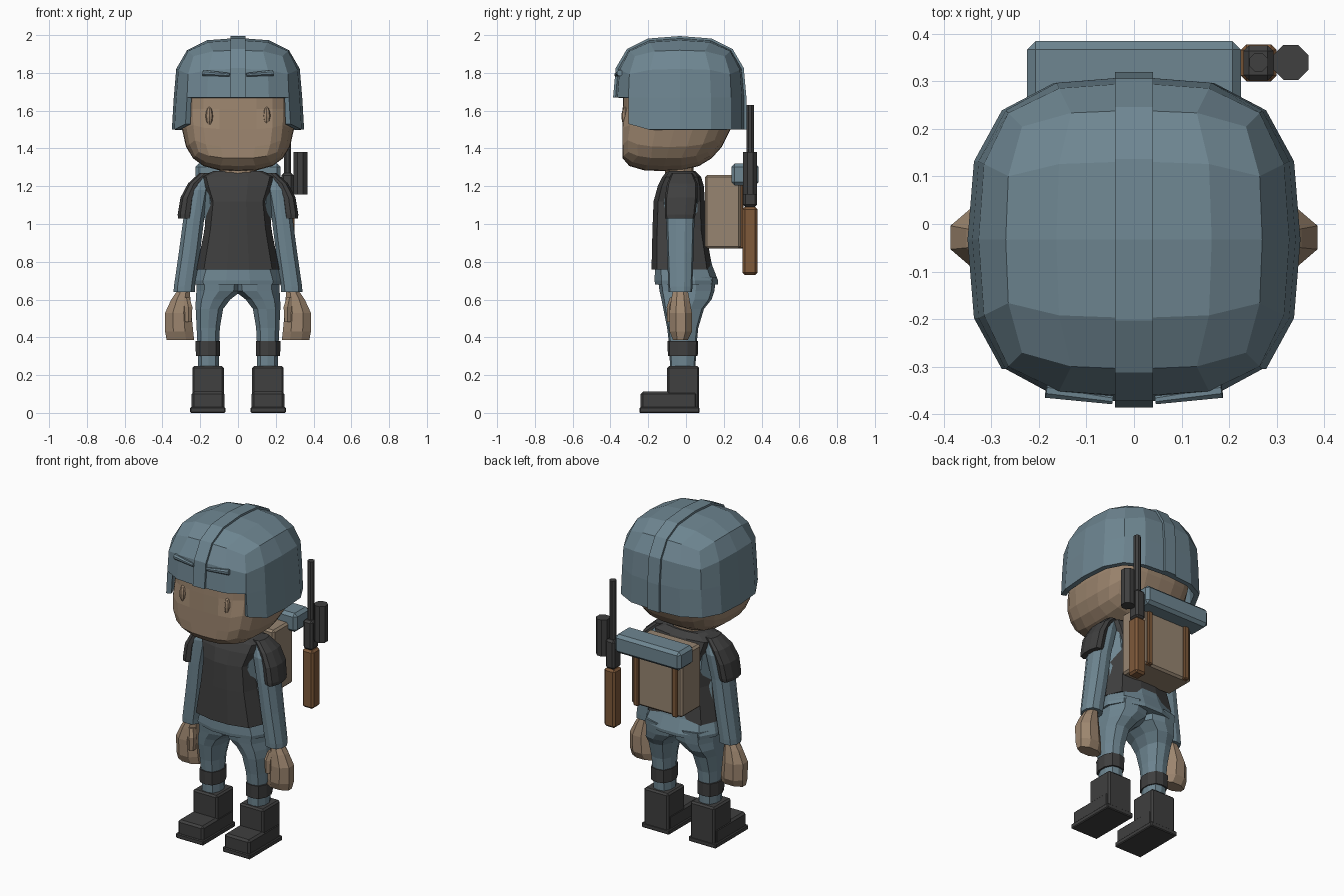
import bpy, bmesh, math
from mathutils import Vector, Matrix

cube = bpy.data.objects.get("Cube")
if cube:
    bpy.data.objects.remove(cube, do_unlink=True)


def material(name, r, g, b):
    m = bpy.data.materials.new(name)
    m.use_nodes = True
    m.diffuse_color = (r, g, b, 1)
    m.node_tree.nodes["Principled BSDF"].inputs["Base Color"].default_value = (r, g, b, 1)
    return m


BLUE = material("slate_blue", .156, .238, .285)
DARK = material("charcoal", .05, .05, .05)
SKIN = material("skin_tan", .34, .24, .16)
CANVAS = material("canvas_tan", .31, .235, .165)
WOOD = material("wood_brown", .21, .10, .042)


def finish(name, bm, mat):
    bmesh.ops.recalc_face_normals(bm, faces=bm.faces)
    mesh = bpy.data.meshes.new(name)
    bm.to_mesh(mesh)
    bm.free()
    mesh.materials.append(mat)
    obj = bpy.data.objects.new(name, mesh)
    bpy.context.scene.collection.objects.link(obj)
    return obj


def box(name, xs, ys, zs, mat, bevel=.01):
    """Chamfered box between the given ranges."""
    bm = bmesh.new()
    bmesh.ops.create_cube(bm, size=1)
    for v in bm.verts:
        v.co = [(a + b) / 2 + c * (b - a) for (a, b), c in zip((xs, ys, zs), v.co)]
    if bevel:
        bmesh.ops.bevel(bm, geom=bm.edges[:], offset=bevel, segments=1, affect='EDGES')
    return finish(name, bm, mat)


def loft(name, rows, mat, side=1, sides=10, power=2.8):
    """Skin of rounded rings; each row is z, x range, y range."""
    bm = bmesh.new()
    rings = []
    for z, x0, x1, y0, y1 in rows:
        ring = []
        for i in range(sides):
            a = math.tau * (i + .5) / sides
            c, s = math.cos(a), math.sin(a)
            k = (abs(c) ** power + abs(s) ** power) ** (-1 / power)
            ring.append(bm.verts.new((side * ((x0 + x1) / 2 + k * c * (x1 - x0) / 2),
                                      (y0 + y1) / 2 + k * s * (y1 - y0) / 2, z)))
        rings.append(ring)
    for a, b in zip(rings, rings[1:]):
        for i in range(sides):
            j = (i + 1) % sides
            bm.faces.new((a[i], a[j], b[j], b[i]))
    bm.faces.new(rings[0])
    bm.faces.new(rings[-1])
    return finish(name, bm, mat)


def rod(name, start, end, r1, r2, mat):
    """Eight-sided cylinder or cone between two points."""
    a, b = Vector(start), Vector(end)
    turn = (b - a).to_track_quat('Z', 'Y').to_matrix().to_4x4()
    spin = Matrix.Rotation(math.pi / 8, 4, 'Z')
    bm = bmesh.new()
    bmesh.ops.create_cone(bm, cap_ends=True, segments=8, radius1=r1, radius2=r2,
                          depth=(b - a).length,
                          matrix=Matrix.Translation((a + b) / 2) @ turn @ spin)
    return finish(name, bm, mat)


def rounded(p, power=3):
    return p / sum(abs(c) ** power for c in p) ** (1 / power)


def round_cube(cuts):
    """Unit cube grid puffed out to a rounded block."""
    bm = bmesh.new()
    bmesh.ops.create_cube(bm, size=2)
    bmesh.ops.subdivide_edges(bm, edges=bm.edges[:], cuts=cuts, use_grid_fill=True)
    for v in bm.verts:
        v.co = rounded(v.co)
    return bm


# Head, with the chin pushed forward
bm = round_cube(5)
for v in bm.verts:
    x, y, z = v.co
    y = -.033 + .303 * y + .09 * min(z, 0)
    v.co = (.3 * x, max(y, -.335), 1.61 + .33 * z)
finish("head", bm, SKIN)
loft("neck", [(1.2, -.1, .1, -.11, .04), (1.34, -.1, .1, -.11, .04)], SKIN)

# Helmet: upper half of a rounded block, with side and back flaps pulled down
CENTRE, SIZE = Vector((0, -.033, 1.67)), Vector((.34, .343, .315))
BRIM, FLAP = 1.67, 1.5
bm = round_cube(3)
bmesh.ops.delete(bm, geom=[v for v in bm.verts if v.co.z < -.01], context='VERTS')
for v in bm.verts:
    v.co = CENTRE + v.co * SIZE
rim = [e for e in bm.edges if e.is_boundary and min(v.co.y for v in e.verts) > -.32
       and max(v.co.y for v in e.verts) > -.3]
new = bmesh.ops.extrude_edge_only(bm, edges=rim)["geom"]
for v in new:
    if isinstance(v, bmesh.types.BMVert):
        v.co.z = FLAP + (.03 if v.co.y < -.28 else 0)
        v.co.x *= 1.03
helmet = finish("helmet", bm, BLUE)
shell = helmet.modifiers.new("thickness", 'SOLIDIFY')
shell.thickness = .03
shell.offset = -1

# Raised strip over the middle of the helmet
steps = [(-1, 0), (-1, .5), (-1, 1), (-.5, 1), (0, 1), (.5, 1), (1, 1), (1, .5), (1, 0)]
path = [rounded(Vector((0, *s))) * SIZE for s in steps]
path.append(path[-1] + Vector((0, 0, FLAP - BRIM)))
bm = bmesh.new()
loops = []
for p in path:
    out = CENTRE + p + Vector((0, p.y, max(p.z, 0))).normalized() * .01
    inn = CENTRE + p * .95
    inn.z = out.z if p.z <= 0 else inn.z
    loops.append([bm.verts.new((x, q.y, q.z))
                  for x, q in ((-.04, out), (.04, out), (.04, inn), (-.04, inn))])
for a, b in zip(loops, loops[1:]):
    for i in range(4):
        j = (i + 1) % 4
        bm.faces.new((a[i], a[j], b[j], b[i]))
bm.faces.new(loops[0])
bm.faces.new(loops[-1])
finish("helmet_strip", bm, BLUE)

# Body
loft("shirt", [(.68, -.235, .235, -.165, .17), (.7, -.237, .237, -.168, .172),
               (.78, -.21, .21, -.165, .14), (1, -.175, .175, -.15, .09),
               (1.2, -.2, .2, -.13, .08), (1.25, -.15, .15, -.1, .05)], BLUE, sides=12)
loft("vest", [(.76, -.22, .22, -.183, .14), (.97, -.178, .178, -.178, .105),
              (1.12, -.16, .16, -.172, .1), (1.2, -.19, .19, -.15, .095),
              (1.25, -.205, .205, -.125, .08), (1.28, -.13, .13, -.1, .05)],
     DARK, sides=12, power=3.5)

for side, tag in ((1, "left"), (-1, "right")):
    # Face and helmet details
    bm = bmesh.new()
    bmesh.ops.create_uvsphere(bm, u_segments=8, v_segments=6, radius=1)
    for v in bm.verts:
        v.co = Vector((side * .152, -.322, 1.57)) + v.co * Vector((.02, .02, .05))
    finish(tag + "_eye", bm, SKIN)
    rod(tag + "_helmet_ridge", (side * .045, -.37, 1.79), (side * .185, -.35, 1.8),
        .01, .017, BLUE)

    # Arm
    loft(tag + "_sleeve", [(.64, .228, .342, -.092, .032), (.67, .226, .34, -.094, .034),
                           (.85, .2, .314, -.1, .04), (1.03, .178, .29, -.105, .045),
                           (1.18, .15, .27, -.105, .06), (1.25, .14, .22, -.08, .04)],
         BLUE, side)
    loft(tag + "_shoulder_pad", [(1.03, .245, .318, -.11, .045), (1.05, .24, .32, -.112, .05),
                                 (1.14, .23, .305, -.112, .06), (1.215, .2, .265, -.1, .06),
                                 (1.27, .14, .205, -.075, .035)], DARK, side)
    loft(tag + "_hand", [(.65, .255, .32, -.07, .01), (.6, .25, .355, -.08, .02),
                         (.53, .245, .388, -.09, .033), (.43, .235, .388, -.088, .033),
                         (.385, .23, .38, -.07, .01)], SKIN, side, sides=8)
    loft(tag + "_thumb", [(.61, .255, .29, -.085, -.04), (.56, .24, .285, -.102, -.04),
                          (.48, .245, .28, -.1, -.05)], SKIN, side, sides=6)

    # Leg
    loft(tag + "_trouser_leg", [(.24, .1, .212, -.085, .05), (.35, .1, .215, -.088, .055),
                                (.45, .095, .22, -.1, .065), (.55, .078, .225, -.12, .095),
                                (.6, .04, .225, -.13, .135), (.645, -.02, .222, -.14, .15),
                                (.72, -.03, .222, -.15, .16)], BLUE, side)
    loft(tag + "_leg_band", [(.3, .093, .224, -.096, .062), (.38, .093, .226, -.098, .064)],
         DARK, side)

    # Boot
    def across(a, b):
        return sorted((side * a, side * b))
    box(tag + "_boot_shaft", across(.075, .242), (-.1, .07), (.01, .248), DARK)
    box(tag + "_boot_toe", across(.072, .246), (-.24, .06), (.01, .112), DARK, .012)
    box(tag + "_boot_sole", across(.066, .254), (-.247, .072), (0, .03), DARK, .005)

    # Pack strap
    box(tag + "_pack_strap", across(.115, .15), (.27, .305), (.87, 1.23), WOOD, .006)

# Backpack and bedroll
box("backpack", (-.175, .175), (.1, .29), (.87, 1.26), CANVAS, .012)
box("bedroll", (-.225, .225), (.24, .385), (1.205, 1.32), BLUE, .018)

# Rifle
box("rifle_stock", (.225, .3), (.3, .378), (.73, 1.09), WOOD, .012)
box("rifle_receiver", (.23, .293), (.302, .376), (1.09, 1.27), DARK, .012)
rod("rifle_barrel", (.262, .34, 1.26), (.262, .34, 1.63), .021, .021, DARK)
rod("rifle_scope", (.33, .34, 1.155), (.33, .34, 1.38), .04, .04, DARK)
box("scope_mount", (.27, .32), (.33, .35), (1.19, 1.24), DARK, 0)
